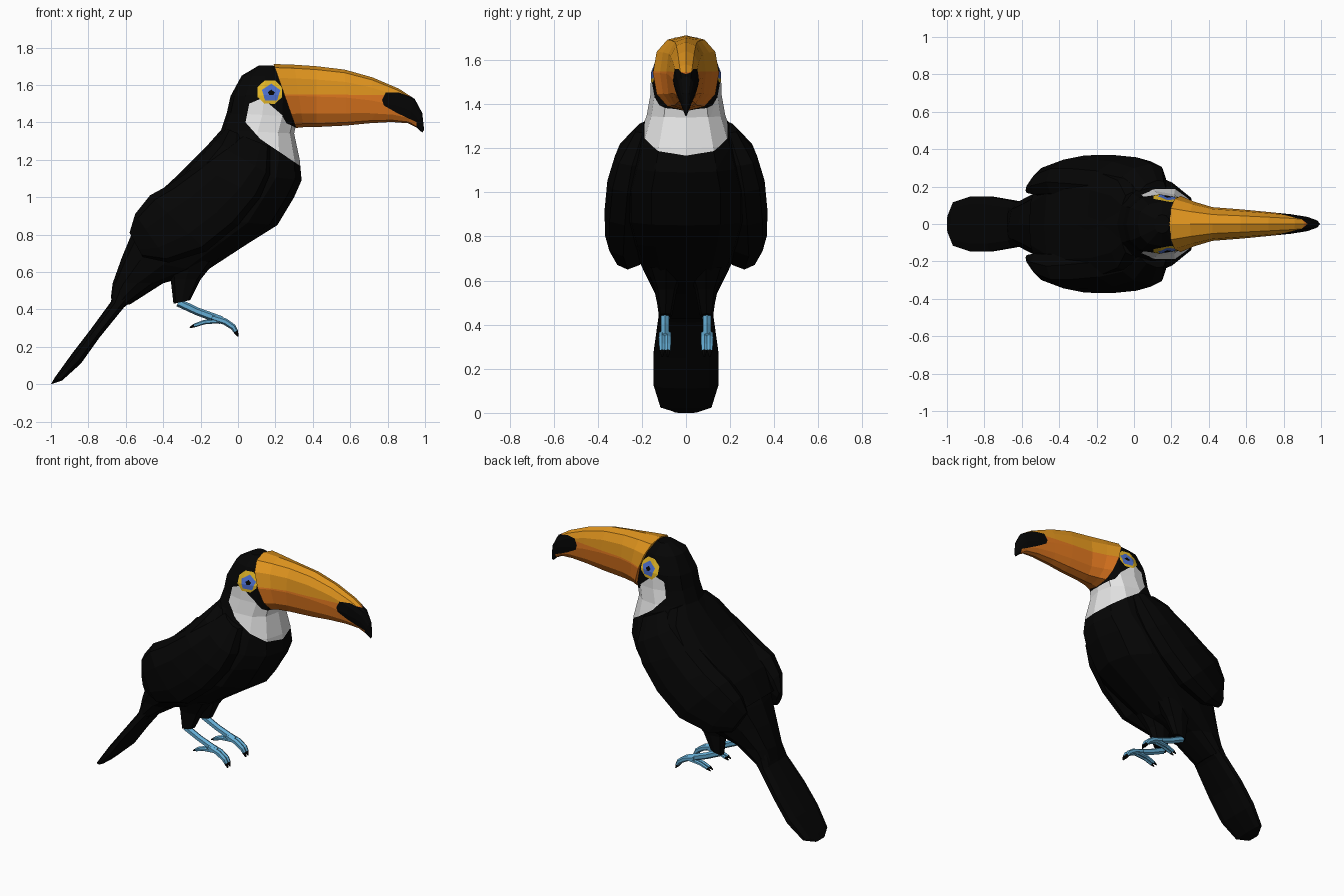
import bpy, bmesh, math
from mathutils import Vector


def mat(name, r, g, b):
    m = bpy.data.materials.new(name)
    m.diffuse_color = (r, g, b, 1)
    return m


BLACK = mat("feather black", 0.0015, 0.0015, 0.0015)
WHITE = mat("bib white", 0.78, 0.78, 0.78)
GOLD = mat("beak gold", 0.75, 0.30, 0.013)
ORANGE = mat("beak orange", 0.70, 0.175, 0.013)
SKIN = mat("foot blue", 0.13, 0.42, 0.66)
YELLOW = mat("eye ring yellow", 0.75, 0.46, 0.02)
IRIS = mat("iris blue", 0.075, 0.16, 0.62)


def loft(bm, stations, n=12, p=2.4, tilt=0):
    """Skin rings; station = back x, back z, front x, front z, half width, y centre."""
    def sp(v):
        return math.copysign(abs(v) ** (2 / p), v) if abs(v) > 1e-6 else 0
    rings = []
    for s in stations:
        bx, bz, fx, fz, w = s[:5]
        yc = s[5] if len(s) > 5 else 0
        ring = []
        for i in range(n):
            t = 2 * math.pi * i / n
            u, v = sp(math.cos(t)), sp(math.sin(t))
            ring.append(bm.verts.new(((bx + fx) / 2 + (fx - bx) / 2 * u, yc + w * v + tilt * u,
                                      (bz + fz) / 2 + (fz - bz) / 2 * u)))
        rings.append(ring)
    for a, b in zip(rings, rings[1:]):
        for i in range(n):
            j = (i + 1) % n
            bm.faces.new((a[i], a[j], b[j], b[i]))
    bm.faces.new(rings[0])
    bm.faces.new(rings[-1])
    return bm


def tube(bm, pts, y):
    """Tapered tube in the xz plane; pts = x, z, radius."""
    st = []
    for i, (x, z, r) in enumerate(pts):
        a, b = pts[max(i - 1, 0)], pts[min(i + 1, len(pts) - 1)]
        d = Vector((b[0] - a[0], b[1] - a[1])).normalized()
        st.append((x - d.y * r, z + d.x * r, x + d.y * r, z - d.x * r, r, y))
    loft(bm, st, 6, 2)


def paint(bm, poly, index):
    """Cut a convex side-view outline through the mesh and colour the faces inside."""
    x0, x1 = min(q[0] for q in poly), max(q[0] for q in poly)
    z0, z1 = min(q[1] for q in poly), max(q[1] for q in poly)
    edges = list(zip(poly, poly[1:] + poly[:1]))

    def near(f):
        xs, zs = [v.co.x for v in f.verts], [v.co.z for v in f.verts]
        return max(xs) > x0 and min(xs) < x1 and max(zs) > z0 and min(zs) < z1
    for a, b in edges:
        fs = [f for f in bm.faces if near(f)]
        geom = fs + list({e for f in fs for e in f.edges}) + list({v for f in fs for v in f.verts})
        bmesh.ops.bisect_plane(bm, geom=geom, dist=1e-4, plane_co=(a[0], 0, a[1]),
                               plane_no=(b[1] - a[1], 0, a[0] - b[0]))
    for f in bm.faces:
        c = f.calc_center_median()
        if all((b[0] - a[0]) * (c.z - a[1]) - (b[1] - a[1]) * (c.x - a[0]) > -1e-5 for a, b in edges):
            f.material_index = index


def disc(x, z, rx, rz, n, turn=0):
    return [(x + rx * math.cos(turn + 2 * math.pi * i / n),
             z + rz * math.sin(turn + 2 * math.pi * i / n)) for i in range(n)]


def add(name, bm, mats, mirror=False):
    bmesh.ops.recalc_face_normals(bm, faces=bm.faces[:])
    me = bpy.data.meshes.new(name)
    bm.to_mesh(me)
    bm.free()
    for m in mats:
        me.materials.append(m)
    ob = bpy.data.objects.new(name, me)
    bpy.context.collection.objects.link(ob)
    if mirror:
        md = ob.modifiers.new("mirror", 'MIRROR')
        md.use_axis = (False, True, False)
        md.use_mirror_merge = False
    return ob


# Body and head, with painted bib, beak rim and eyes
body = loft(bmesh.new(), [
    (0.11, 1.703, 0.19, 1.703, 0.05),
    (0.02, 1.65, 0.27, 1.645, 0.118),
    (-0.04, 1.54, 0.32, 1.55, 0.158),
    (-0.06, 1.45, 0.32, 1.43, 0.162),
    (-0.09, 1.36, 0.30, 1.34, 0.178),
    (-0.17, 1.27, 0.33, 1.20, 0.22),
    (-0.28, 1.16, 0.34, 1.09, 0.25),
    (-0.42, 1.02, 0.30, 1.00, 0.28),
    (-0.51, 0.91, 0.21, 0.85, 0.28),
    (-0.57, 0.80, 0.05, 0.75, 0.25),
    (-0.62, 0.68, -0.18, 0.60, 0.19),
    (-0.67, 0.54, -0.40, 0.54, 0.14),
    (-0.68, 0.46, -0.58, 0.425, 0.12)])
paint(body, [(0.06, 1.50), (0.04, 1.40), (0.12, 1.31), (0.335, 1.165),
             (0.42, 1.25), (0.30, 1.375), (0.235, 1.44), (0.13, 1.53)], 1)
paint(body, [(0.21, 1.52), (0.235, 1.44), (0.26, 1.395), (0.325, 1.365),
             (0.33, 1.40), (0.28, 1.55)], 0)
paint(body, disc(0.17, 1.562, 0.072, 0.068, 8, 0.39), 2)
paint(body, disc(0.177, 1.557, 0.052, 0.05, 5, 0.3), 3)
paint(body, disc(0.177, 1.557, 0.018, 0.018, 5, 0.3), 0)
add("body_and_head", body, [BLACK, WHITE, YELLOW, IRIS])

# Beak, gold above, orange below, black tip
beak = loft(bmesh.new(), [
    (0.19, 1.712, 0.31, 1.37, 0.15),
    (0.30, 1.708, 0.35, 1.374, 0.118),
    (0.42, 1.70, 0.42, 1.375, 0.09),
    (0.57, 1.682, 0.58, 1.383, 0.078),
    (0.72, 1.64, 0.70, 1.395, 0.065),
    (0.86, 1.58, 0.82, 1.402, 0.052),
    (0.945, 1.525, 0.91, 1.395, 0.038),
    (0.985, 1.45, 0.955, 1.372, 0.022),
    (0.995, 1.36, 0.985, 1.345, 0.004)])
paint(beak, [(0.1, 1.55), (0.1, 1.3), (1.1, 1.3), (1.1, 1.545)], 1)
paint(beak, [(0.77, 1.52), (0.78, 1.49), (0.85, 1.45), (1.02, 1.37),
             (1.02, 1.49), (0.93, 1.535), (0.86, 1.56), (0.79, 1.56)], 2)
paint(beak, [(0.955, 1.3), (1.05, 1.3), (1.05, 1.45), (0.955, 1.45)], 2)
add("beak", beak, [GOLD, ORANGE, BLACK])

# Back feathers bridging the wings
back = loft(bmesh.new(), [
    (-0.07, 1.37, 0.05, 1.32, 0.17),
    (-0.135, 1.305, 0.10, 1.17, 0.26),
    (-0.25, 1.185, 0.03, 1.02, 0.31),
    (-0.385, 1.06, -0.08, 0.86, 0.32),
    (-0.48, 0.97, -0.25, 0.76, 0.28),
    (-0.56, 0.83, -0.45, 0.74, 0.19)], 12, 2.6)
add("back_feathers", back, [BLACK])

# Folded wings
wing = loft(bmesh.new(), [
    (0.02, 1.33, 0.17, 1.27, 0.06, 0.165),
    (-0.08, 1.265, 0.17, 1.12, 0.10, 0.215),
    (-0.22, 1.17, 0.12, 1.00, 0.115, 0.235),
    (-0.37, 1.065, 0.0, 0.85, 0.115, 0.248),
    (-0.47, 1.01, -0.17, 0.71, 0.105, 0.255),
    (-0.55, 0.91, -0.37, 0.65, 0.08, 0.235),
    (-0.58, 0.81, -0.51, 0.68, 0.03, 0.21)], 10, 2.4, 0.03)
add("wing", wing, [BLACK], True)

# Tail
tail = loft(bmesh.new(), [
    (-0.64, 0.60, -0.50, 0.50, 0.11),
    (-0.68, 0.44, -0.61, 0.41, 0.13),
    (-0.79, 0.29, -0.74, 0.25, 0.152),
    (-0.89, 0.16, -0.84, 0.11, 0.152),
    (-0.98, 0.035, -0.94, 0.02, 0.12),
    (-1.0, 0.0, -0.985, 0.005, 0.05)], 10, 2.8)
add("tail", tail, [BLACK])

# Feathered thighs
thigh = loft(bmesh.new(), [
    (-0.38, 0.66, -0.12, 0.66, 0.09, 0.09),
    (-0.36, 0.56, -0.20, 0.56, 0.05, 0.09),
    (-0.345, 0.43, -0.255, 0.45, 0.03, 0.093)], 8)
add("thigh", thigh, [BLACK], True)

# Legs with two front and two back toes
leg = bmesh.new()
tube(leg, [(-0.32, 0.437, 0.022), (-0.22, 0.39, 0.021), (-0.09, 0.342, 0.022)], 0.095)
for y in (0.083, 0.108):
    tube(leg, [(-0.14, 0.357, 0.016), (-0.07, 0.335, 0.018), (-0.025, 0.305, 0.016),
               (-0.012, 0.282, 0.013), (0.0, 0.255, 0.004)], y)
    tube(leg, [(-0.09, 0.34, 0.013), (-0.18, 0.332, 0.012), (-0.235, 0.313, 0.01),
               (-0.258, 0.302, 0.003)], y)
for f in leg.faces:
    c = f.calc_center_median()
    f.material_index = int(c.z < 0.272 or c.x < -0.235 and c.z < 0.33)
add("leg_and_toes", leg, [SKIN, BLACK], True)
